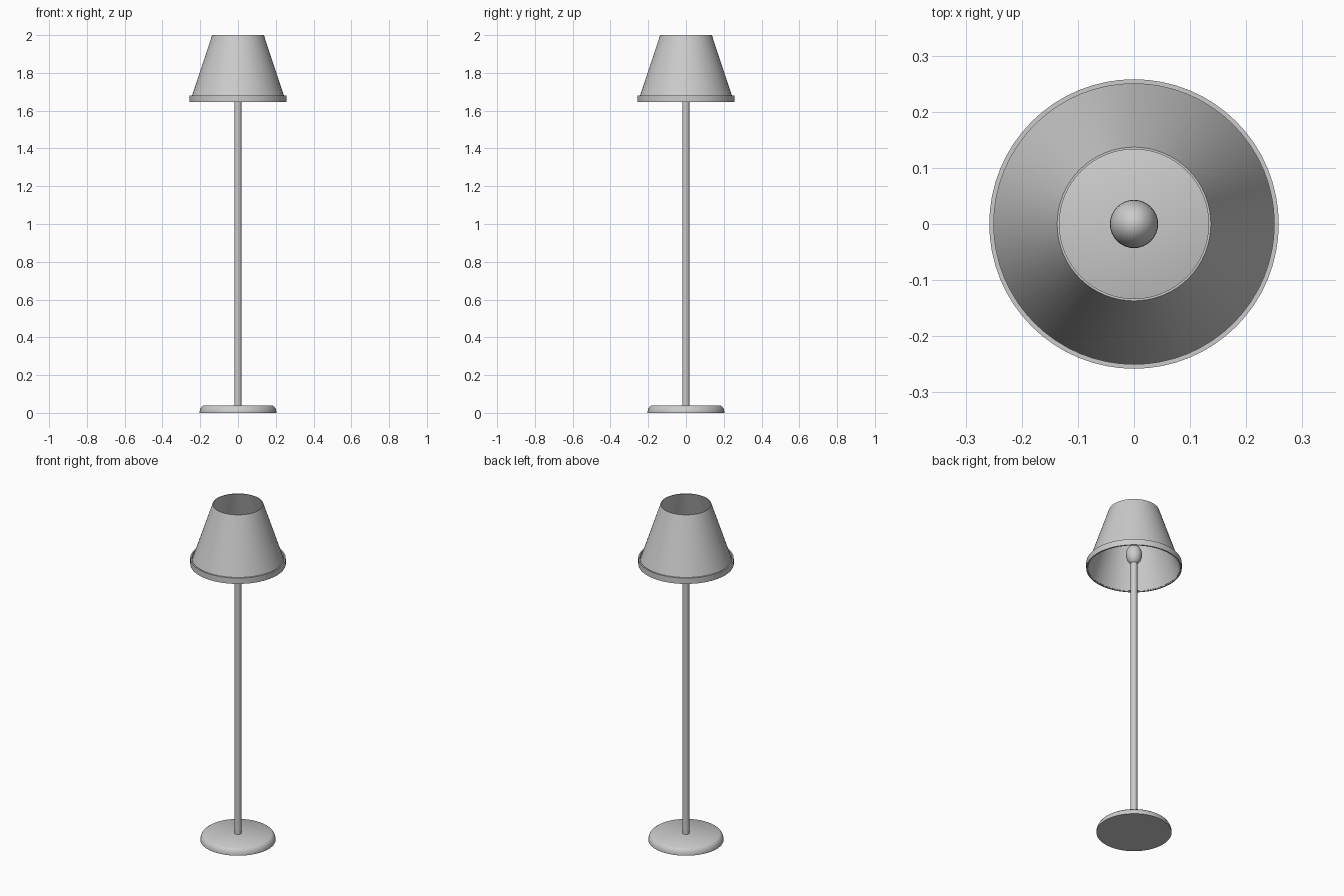
import bpy
import bmesh
import math

if "Cube" in bpy.data.objects:
    bpy.data.objects.remove(bpy.data.objects["Cube"])


def lathe(name, profile, steps=64, closed=False, angle=30):
    """Spin an (r, z) profile round the z axis."""
    bm = bmesh.new()
    verts = [bm.verts.new((r, 0, z)) for r, z in profile]
    edges = [bm.edges.new(pair) for pair in zip(verts, verts[1:])]
    if closed:
        edges.append(bm.edges.new((verts[-1], verts[0])))
    bmesh.ops.spin(bm, geom=verts + edges, cent=(0, 0, 0), axis=(0, 0, 1),
                   angle=math.tau, steps=steps, use_duplicate=False)
    bmesh.ops.remove_doubles(bm, verts=bm.verts, dist=1e-5)
    bmesh.ops.recalc_face_normals(bm, faces=bm.faces)
    mesh = bpy.data.meshes.new(name)
    bm.to_mesh(mesh)
    bm.free()
    obj = bpy.data.objects.new(name, mesh)
    bpy.context.collection.objects.link(obj)
    smooth(obj, angle)
    return obj


def smooth(obj, angle=30):
    bpy.ops.object.select_all(action='DESELECT')
    obj.select_set(True)
    bpy.context.view_layer.objects.active = obj
    bpy.ops.object.shade_smooth_by_angle(angle=math.radians(angle))


# Round foot with a softened upper edge
lathe("base", [(0, 0), (0.203, 0), (0.203, 0.008), (0.2, 0.02),
               (0.193, 0.032), (0.182, 0.04), (0, 0.04)], angle=40)

# Upright pole
bpy.ops.mesh.primitive_cylinder_add(vertices=32, radius=0.018, depth=1.66,
                                    location=(0, 0, 0.86))
pole = bpy.context.object
pole.name = "pole"
smooth(pole)

# Elongated bulb on top of the pole
bpy.ops.mesh.primitive_uv_sphere_add(segments=32, ring_count=16, radius=1,
                                     location=(0, 0, 1.73))
bulb = bpy.context.object
bulb.name = "bulb"
bulb.scale = (0.043, 0.043, 0.06)
smooth(bulb)

# Thin tapered shade, open at both ends
lathe("shade", [(0.253, 1.65), (0.137, 2.0), (0.133, 2.0), (0.249, 1.65)],
      closed=True)

# Hoop round the lower edge of the shade
lathe("shade_rim", [(0.258, 1.645), (0.258, 1.68), (0.25, 1.68), (0.25, 1.645)],
      closed=True)
